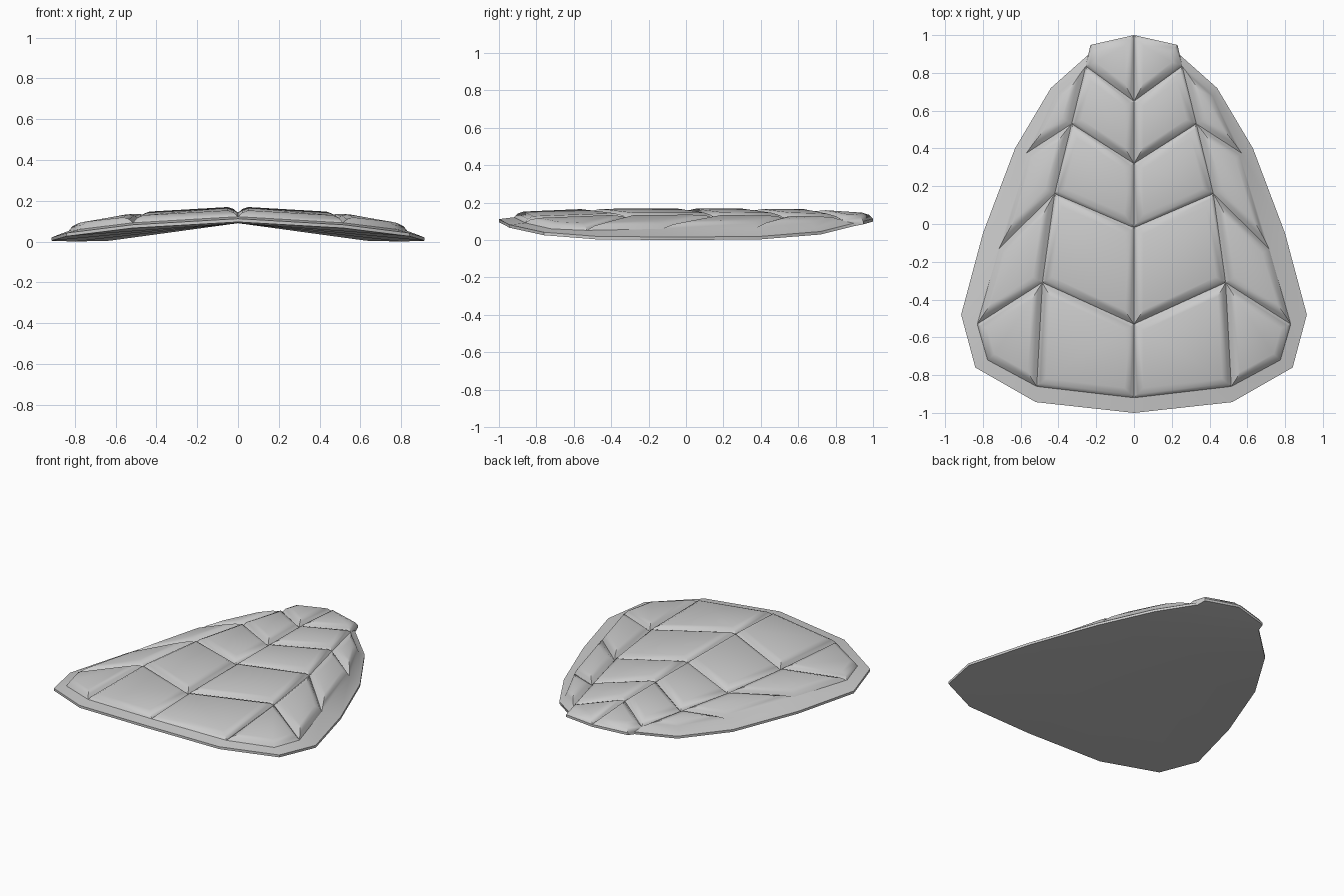
import bpy, bmesh, math

if "Cube" in bpy.data.objects:
    bpy.data.objects.remove(bpy.data.objects["Cube"])

bm = bmesh.new()
V = lambda pts: [bm.verts.new(p) for p in pts]

# seam points of the right half: spine, inner column, outer margin
spine = V([(0, .65, .138), (0, .32, .14), (0, -.02, .14), (0, -.53, .138), (0, -.92, .122)])
column = V([(.255, .835, .105), (.33, .53, .112), (.42, .16, .114), (.485, -.31, .112), (.515, -.86, .092)])
margin = V([(.425, .685, .068), (.57, .375, .066), (.715, -.13, .06), (.83, -.53, .052), (.775, -.72, .06)])
# outline of the plate, from tail end to front
rim = V([(0, 1, .115), (.23, .948, .1), (.243, .895, .09), (.44, .72, .046), (.63, .4, .02),
         (.8, -.05, .016), (.915, -.48, .02), (.84, -.76, .042), (.52, -.943, .082), (0, -1, .112)])

# scutes
scutes = [bm.faces.new((rim[0], spine[0], column[0], rim[1]))]
for i in range(4):
    scutes.append(bm.faces.new((spine[i], spine[i + 1], column[i + 1], column[i])))
    scutes.append(bm.faces.new((column[i], column[i + 1], margin[i + 1], margin[i])))

# sloping band between scutes and outline
inner = [column[0]] + margin + [column[4], spine[4]]
outer = rim[2:]
for i in range(7):
    bm.faces.new((inner[i], inner[i + 1], outer[i + 1], outer[i]))
bm.faces.new((column[0], rim[2], rim[1]))

# thin edge and hollow underside
under = V([(v.co.x, v.co.y, v.co.z - .016) for v in rim])
keel = [under[0]] + V([(0, v.co.y * .96, .09) for v in under[1:-1]]) + [under[-1]]
for i in range(9):
    bm.faces.new((rim[i], rim[i + 1], under[i + 1], under[i]))
    loop = list(dict.fromkeys((under[i], under[i + 1], keel[i + 1], keel[i])))
    bm.faces.new(loop)
bmesh.ops.recalc_face_normals(bm, faces=bm.faces)
for f in scutes:
    if f.normal.z < 0:
        bmesh.ops.reverse_faces(bm, faces=list(bm.faces))
        break

# raise each scute with a rounded shoulder
for thick, depth in ((.018, .02), (.03, .012)):
    bmesh.ops.inset_individual(bm, faces=scutes, thickness=thick, depth=depth, use_even_offset=True)

mesh = bpy.data.meshes.new("shell_plate")
bm.to_mesh(mesh)
bm.free()
shell = bpy.data.objects.new("shell_plate", mesh)
bpy.context.collection.objects.link(shell)
bpy.context.view_layer.objects.active = shell
shell.select_set(True)

# mirrored left half
mirror = shell.modifiers.new("mirror", 'MIRROR')
mirror.use_axis[0] = True
mirror.merge_threshold = .0005
bpy.ops.object.modifier_apply(modifier="mirror")
bpy.ops.object.shade_smooth_by_angle(angle=math.radians(35))
